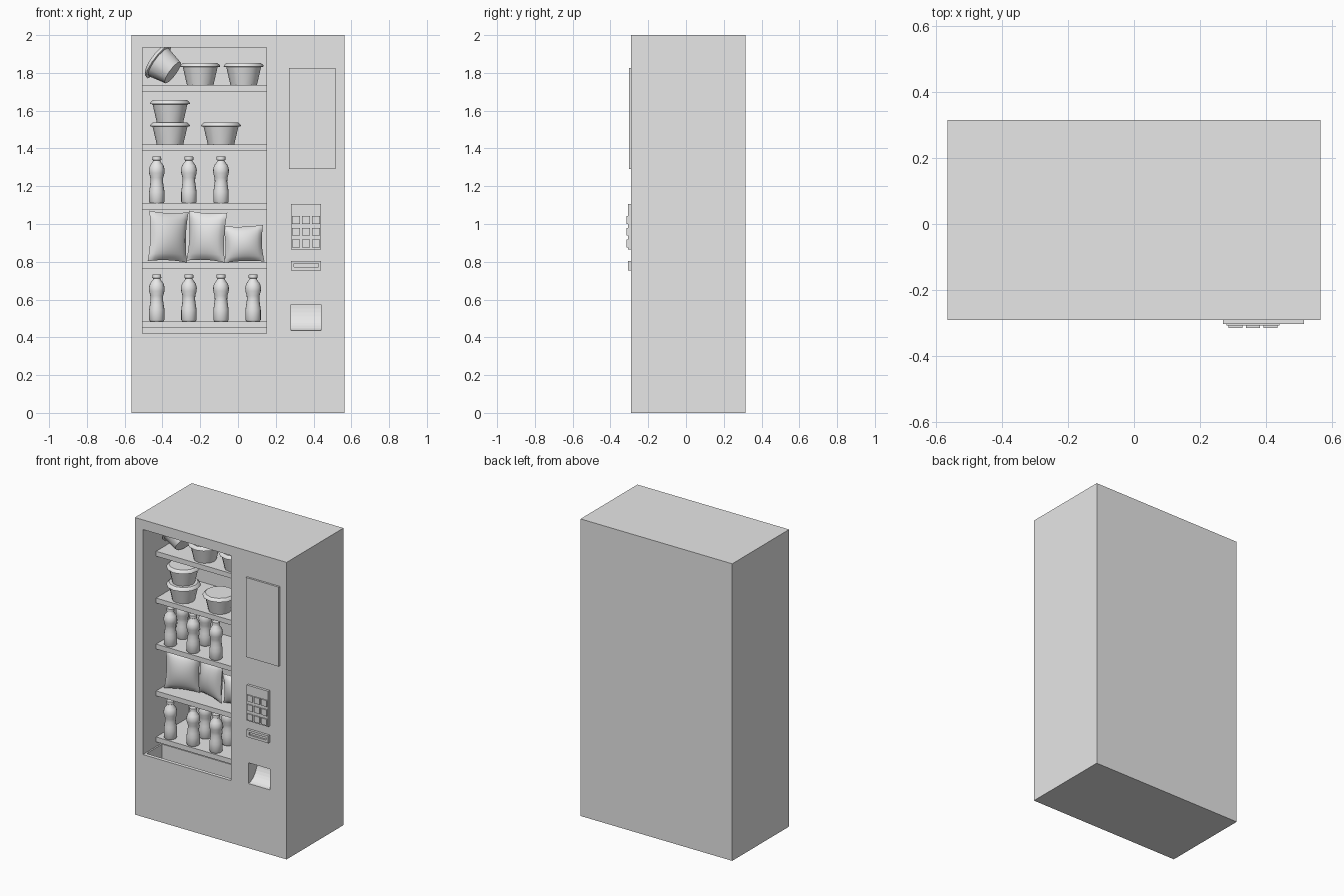
import bpy, bmesh, math
from mathutils import Matrix, Vector

old = bpy.data.objects.get("Cube")
if old:
    bpy.data.objects.remove(old, do_unlink=True)

grey = bpy.data.materials.new("plain grey")
grey.use_nodes = True
grey.diffuse_color = (0.8, 0.8, 0.8, 1)
grey.node_tree.nodes["Principled BSDF"].inputs["Base Color"].default_value = (0.8, 0.8, 0.8, 1)


def finish(bm, name, smooth=None):
    bmesh.ops.recalc_face_normals(bm, faces=bm.faces[:])
    mesh = bpy.data.meshes.new(name)
    bm.to_mesh(mesh)
    bm.free()
    mesh.materials.append(grey)
    obj = bpy.data.objects.new(name, mesh)
    bpy.context.collection.objects.link(obj)
    if smooth:
        bpy.ops.object.select_all(action='DESELECT')
        obj.select_set(True)
        bpy.context.view_layer.objects.active = obj
        bpy.ops.object.shade_smooth_by_angle(angle=math.radians(smooth))
    return obj


def box(name, x, y, z):
    bm = bmesh.new()
    size = [b - a for a, b in (x, y, z)]
    mid = [(a + b) / 2 for a, b in (x, y, z)]
    bmesh.ops.create_cube(bm, size=1, matrix=Matrix.Translation(mid) @ Matrix.Diagonal((*size, 1)))
    return finish(bm, name)


def extrude_x(name, profile, x0, x1):
    bm = bmesh.new()
    face = bm.faces.new([bm.verts.new((x0, y, z)) for y, z in profile])
    new = bmesh.ops.extrude_face_region(bm, geom=[face])["geom"]
    bmesh.ops.translate(bm, vec=(x1 - x0, 0, 0), verts=[v for v in new if isinstance(v, bmesh.types.BMVert)])
    return finish(bm, name)


def cut(target, cutter):
    mod = target.modifiers.new("cut", 'BOOLEAN')
    mod.operation = 'DIFFERENCE'
    mod.solver = 'EXACT'
    mod.object = cutter
    bpy.context.view_layer.objects.active = target
    bpy.ops.object.modifier_apply(modifier=mod.name)
    bpy.data.objects.remove(cutter, do_unlink=True)


def lathe(name, profile, sides, matrix, smooth):
    bm = bmesh.new()
    verts = [bm.verts.new((r, 0, z)) for r, z in profile]
    edges = [bm.edges.new(pair) for pair in zip(verts, verts[1:])]
    bmesh.ops.spin(bm, geom=verts + edges, cent=(0, 0, 0), axis=(0, 0, 1),
                   angle=math.tau, steps=sides, use_merge=True)
    bmesh.ops.remove_doubles(bm, verts=bm.verts[:], dist=0.0005)
    bm.transform(matrix)
    return finish(bm, name, smooth)


# Cabinet with display window, drop bin and coin scoop
FRONT = -0.29
LEFT, RIGHT, BACK = -0.505, 0.15, 0.2
cabinet = box("cabinet", (-0.565, 0.565), (FRONT, 0.315), (0, 2))
cut(cabinet, box("window_cutter", (LEFT, RIGHT), (-0.4, BACK), (0.42, 1.935)))
cut(cabinet, box("bin_cutter", (LEFT + 0.01, RIGHT - 0.01), (-0.265, -0.1), (0.3, 0.5)))
arc = [(FRONT + 0.1 * math.sin(a), 0.575 - 0.14 * math.cos(a))
       for a in [i * math.pi / 20 for i in range(11)]]
scoop = [(-0.35, 0.575), (-0.35, 0.435)] + arc
cut(cabinet, extrude_x("scoop_cutter", scoop, 0.28, 0.44))

# Shelves
TOPS = [0.485, 0.795, 1.11, 1.735 - 0.315, 1.735]
for i, top in enumerate(TOPS):
    box(f"shelf_{i + 1}", (LEFT, RIGHT), (-0.15, BACK), (top - 0.033, top))

# Control column: display panel, keypad, keys and card slot
box("display_panel", (0.27, 0.515), (-0.303, FRONT), (1.29, 1.825))
box("keypad", (0.28, 0.44), (-0.307, FRONT), (0.865, 1.105))
for row in range(3):
    for col in range(3):
        x, z = 0.286 + col * 0.053, 0.875 + row * 0.063
        box(f"key_{row}_{col}", (x, x + 0.042), (-0.315, -0.305), (z, z + 0.042))
slot = box("card_slot", (0.28, 0.44), (-0.307, FRONT), (0.755, 0.805))
cut(slot, box("slot_cutter", (0.297, 0.425), (-0.33, -0.295), (0.772, 0.79)))

# Bottles: front and back rows
BOTTLE = [(0, 0), (0.036, 0), (0.041, 0.008), (0.041, 0.06), (0.037, 0.085), (0.033, 0.115),
          (0.034, 0.135), (0.041, 0.16), (0.042, 0.178), (0.036, 0.2), (0.021, 0.22),
          (0.019, 0.227), (0.024, 0.23), (0.023, 0.247), (0, 0.247)]


def bottle(name, col, y, z):
    lathe(name, BOTTLE, 16, Matrix.Translation((-0.43 + 0.17 * col, y, z)), 45)


for shelf, top, front_cols, back_cols in (("low", TOPS[0], range(4), range(1, 4)),
                                          ("high", TOPS[2], range(3), range(2))):
    for col in front_cols:
        bottle(f"{shelf}_front_bottle_{col}", col, -0.105, top)
    for col in back_cols:
        bottle(f"{shelf}_back_bottle_{col}", col, 0.025, top)

# Bowls with lids
BOWL = [(0, 0), (0.07, 0), (0.092, 0.095), (0.106, 0.098), (0.104, 0.106), (0.09, 0.118), (0, 0.118)]
for i, (x, z) in enumerate([(-0.2, TOPS[4]), (0.03, TOPS[4]), (-0.36, TOPS[3]),
                            (-0.36, TOPS[3] + 0.118), (-0.09, TOPS[3])]):
    lathe(f"bowl_{i + 1}", BOWL, 12, Matrix.Translation((x, -0.065, z)), 40)
axis = Vector((-0.75, 0.25, 0.55))
tilt = axis.to_track_quat('Z', 'Y').to_matrix().to_4x4()
lathe("tipped_bowl", BOWL, 12, Matrix.Translation((-0.345, -0.07, 1.802)) @ tilt, 40)


# Pillow shaped snack bags
def bag(name, center, width, height, turn, lean):
    bm = bmesh.new()
    for side in (-1, 1):
        made = bmesh.ops.create_grid(bm, x_segments=14, y_segments=14, size=1)["verts"]
        for v in made:
            u, w = v.co.x, v.co.y
            puff = max(0, (1 - u * u) * (1 - w * w)) ** 0.6
            v.co = (u * width / 2 * (1 - 0.1 * (1 - w * w)), side * 0.05 * puff,
                    w * height / 2 * (1 - 0.07 * (1 - u * u)))
    bmesh.ops.remove_doubles(bm, verts=bm.verts[:], dist=0.0005)
    bm.transform(Matrix.Translation(center) @ Matrix.Rotation(math.radians(turn), 4, 'Z')
                 @ Matrix.Rotation(math.radians(lean), 4, 'Y'))
    finish(bm, name, 60)


bag("left_bag", (-0.37, -0.06, 0.933), 0.225, 0.268, 22, 2)
bag("middle_bag", (-0.165, -0.05, 0.933), 0.21, 0.265, -14, 3)
bag("right_bag", (0.03, -0.04, 0.895), 0.215, 0.195, 5, -2)
